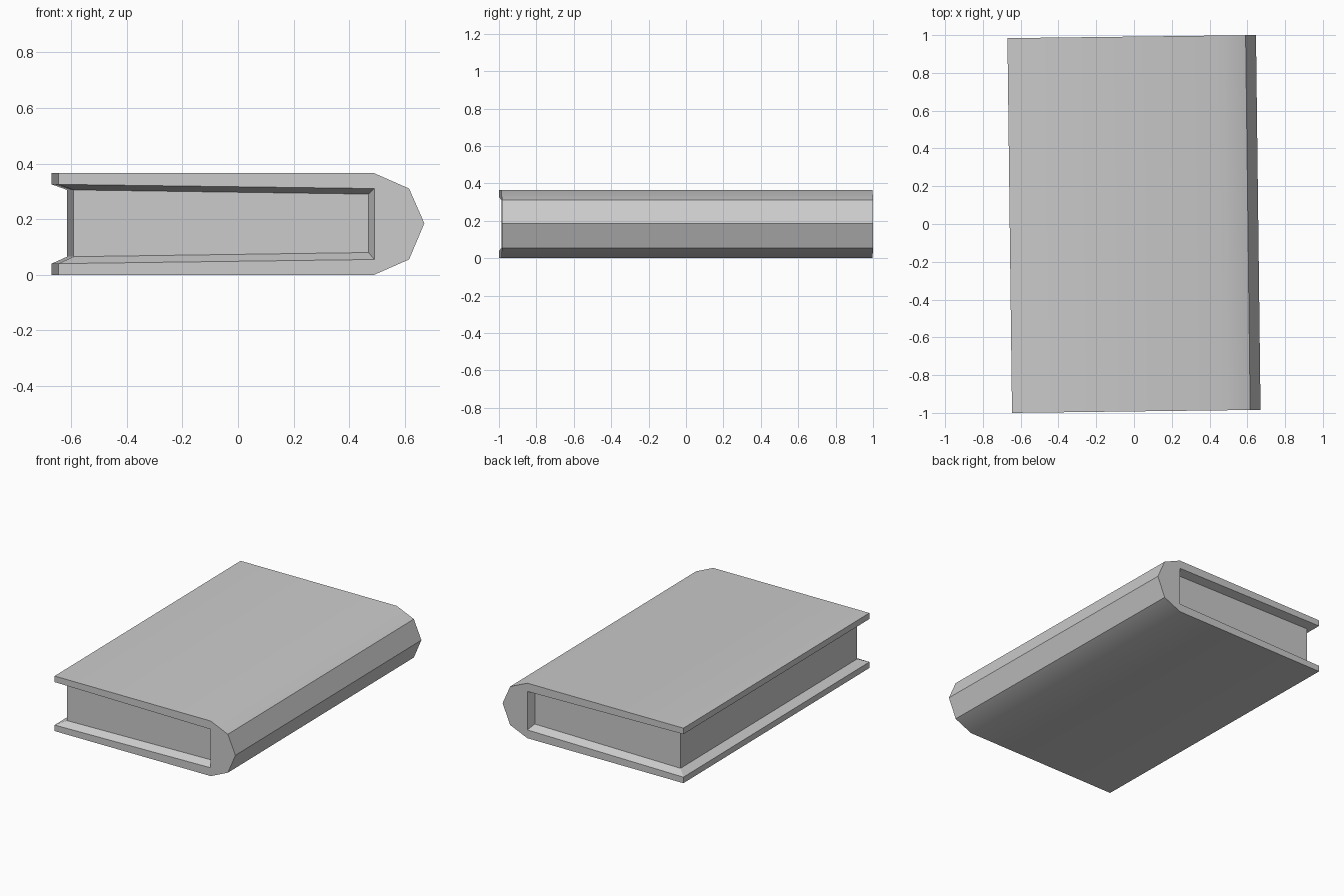
import bpy, bmesh, math

if "Cube" in bpy.data.objects:
    bpy.data.objects.remove(bpy.data.objects["Cube"])

HALF = 0.992      # half the book's height along y
INSET = 0.05      # how far the pages sit back from the cover edge

# Cover cross-section (x, z): back board, faceted spine, front board, inner edges
COVER = [(-.658, 0), (.478, 0), (.603, .055), (.658, .185), (.603, .31),
         (.478, .365), (-.658, .365), (-.658, .325), (.478, .31),
         (.478, .055), (-.658, .04)]
# Page block cross-section: lower fore-edge, lower spine, upper spine, upper fore-edge
PAGES = [(-.603, .065), (.458, .08), (.458, .29), (-.603, .305)]

grey = bpy.data.materials.new("grey")
grey.diffuse_color = (0.6, 0.6, 0.6, 1)
grey.use_nodes = True
grey.node_tree.nodes["Principled BSDF"].inputs["Base Color"].default_value = grey.diffuse_color

bm = bmesh.new()


def ring(points, y):
    return [bm.verts.new((x, y, z)) for x, z in points]


cover_f, cover_b = ring(COVER, -HALF), ring(COVER, HALF)
page_f, page_b = ring(PAGES, -HALF + INSET), ring(PAGES, HALF - INSET)

# Outside of the boards and spine, including the board edges
for i in [10, 0, 1, 2, 3, 4, 5, 6]:
    j = (i + 1) % 11
    bm.faces.new((cover_f[i], cover_f[j], cover_b[j], cover_b[i]))

for c, p in ((cover_f, page_f), (cover_b, page_b)):
    bm.faces.new(c)                                # end rim of cover and spine
    bm.faces.new(p)                                # end of the page block
    for k, (a, b) in enumerate(((10, 9), (9, 8), (8, 7))):
        bm.faces.new((c[a], c[b], p[k + 1], p[k]))  # sloped recess walls

# Fore-edge of the pages and its sloped recess walls
bm.faces.new((page_f[0], page_f[3], page_b[3], page_b[0]))
bm.faces.new((cover_f[10], cover_b[10], page_b[0], page_f[0]))
bm.faces.new((cover_f[7], cover_b[7], page_b[3], page_f[3]))
bmesh.ops.recalc_face_normals(bm, faces=bm.faces)

mesh = bpy.data.meshes.new("book")
bm.to_mesh(mesh)
bm.free()
mesh.materials.append(grey)
book = bpy.data.objects.new("book", mesh)
bpy.context.collection.objects.link(book)

# The book lies very slightly turned
book.rotation_euler.z = math.radians(0.7)
bpy.context.view_layer.objects.active = book
book.select_set(True)
bpy.ops.object.shade_smooth_by_angle(angle=math.radians(30))
